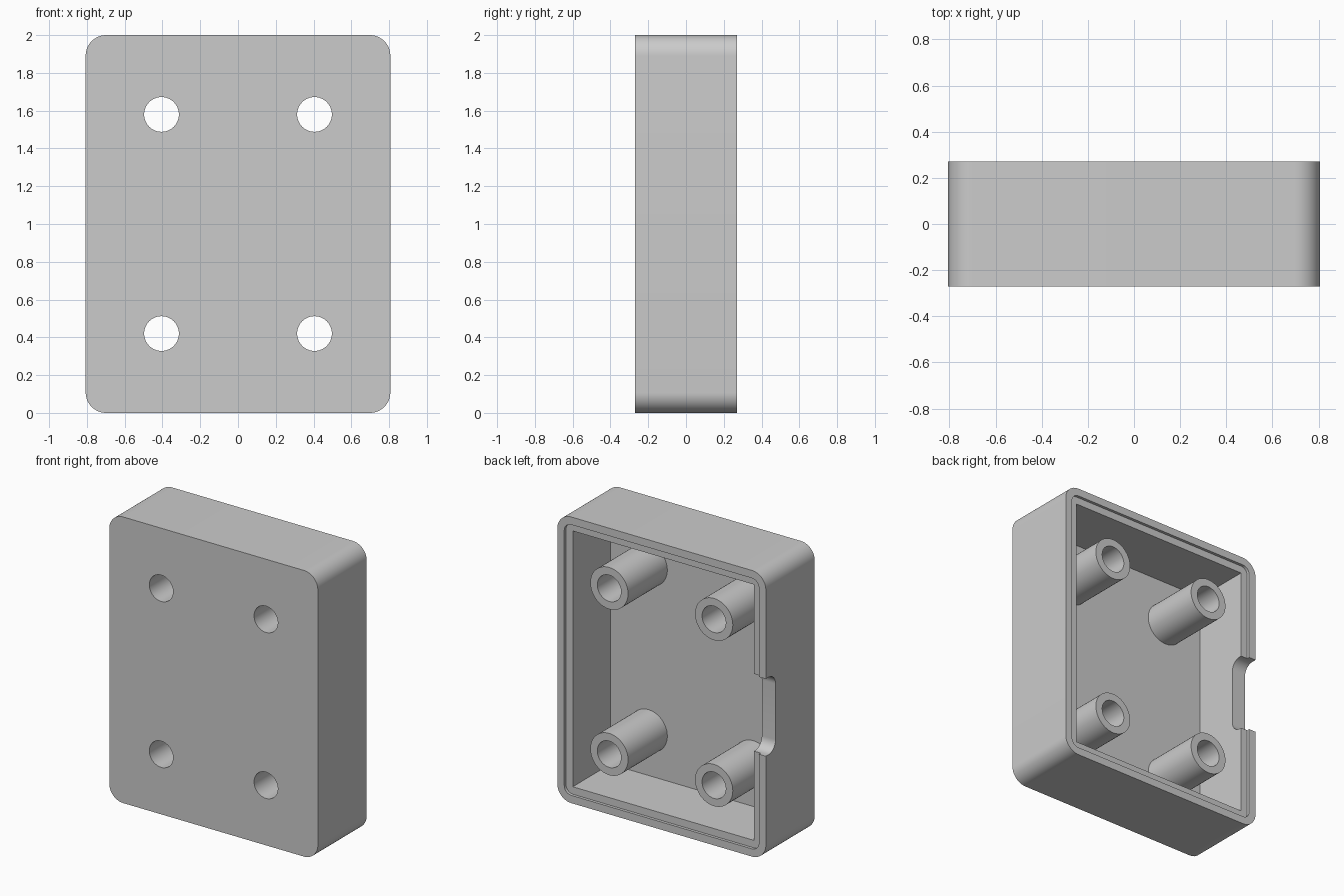
import bpy, bmesh, math
from mathutils import Vector

if "Cube" in bpy.data.objects:
    bpy.data.objects.remove(bpy.data.objects["Cube"], do_unlink=True)

W, H, D = 1.613, 2.0, 0.54        # outer size
WALL, LIP, STEP = 0.106, 0.054, 0.02
BACK = D / 2
FLOOR = -BACK + WALL
HOLE_R, BOSS_R = 0.092, 0.146
POSTS = [(x, z) for x in (-0.405, 0.405) for z in (0.42, 1.58)]

grey = bpy.data.materials.new("light_grey")
grey.use_nodes = True
COLOUR = (0.6, 0.6, 0.6, 1)
grey.diffuse_color = COLOUR
grey.node_tree.nodes["Principled BSDF"].inputs["Base Color"].default_value = COLOUR


def rounded_rect(cu, cv, w, h, r, steps=12):
    """Outline of a rectangle with round corners; r = 0 gives sharp corners."""
    if r == 0:
        steps = 0
    pts = []
    for i, (su, sv) in enumerate([(1, 1), (-1, 1), (-1, -1), (1, -1)]):
        for k in range(steps + 1):
            a = math.pi / 2 * (i + k / max(steps, 1))
            pts.append((cu + su * (w / 2 - r) + r * math.cos(a),
                        cv + sv * (h / 2 - r) + r * math.sin(a)))
    return pts


def circle(cu, cv, r, n=48):
    return [(cu + r * math.cos(2 * math.pi * k / n),
             cv + r * math.sin(2 * math.pi * k / n)) for k in range(n)]


def prism(name, outline, start, end, axis="y"):
    """Extrude an outline along y (outline in x, z) or along x (outline in y, z)."""
    bm = bmesh.new()
    verts = [bm.verts.new((u, start, v) if axis == "y" else (start, u, v))
             for u, v in outline]
    face = bm.faces.new(verts)
    ext = bmesh.ops.extrude_face_region(bm, geom=[face])
    shift = Vector((0, end - start, 0) if axis == "y" else (end - start, 0, 0))
    bmesh.ops.translate(bm, vec=shift,
                        verts=[g for g in ext["geom"] if isinstance(g, bmesh.types.BMVert)])
    bmesh.ops.recalc_face_normals(bm, faces=bm.faces)
    mesh = bpy.data.meshes.new(name)
    bm.to_mesh(mesh)
    bm.free()
    mesh.materials.append(grey)
    ob = bpy.data.objects.new(name, mesh)
    bpy.context.collection.objects.link(ob)
    return ob


def select(ob):
    bpy.ops.object.select_all(action="DESELECT")
    ob.select_set(True)
    bpy.context.view_layer.objects.active = ob


def cut(ob, cutter):
    """Subtract the cutter, then discard it."""
    cutter.hide_render = True
    mod = ob.modifiers.new("cut", "BOOLEAN")
    mod.operation, mod.solver, mod.object = "DIFFERENCE", "EXACT", cutter
    select(ob)
    bpy.ops.object.modifier_apply(modifier=mod.name)
    bpy.data.objects.remove(cutter, do_unlink=True)


def smooth(ob):
    select(ob)
    bpy.ops.object.shade_smooth_by_angle(angle=math.radians(30))


# Case shell, open at the back
case = prism("case_shell", rounded_rect(0, H / 2, W, H, 0.108), -BACK, BACK)
cut(case, prism("cavity", rounded_rect(0, H / 2, W - 2 * WALL, H - 2 * WALL, 0), FLOOR, 1))

# Shallow step around the rim for a lid
cut(case, prism("lid_step", rounded_rect(0, H / 2, W - 2 * LIP, H - 2 * LIP, 0.054),
                BACK - STEP, 1))

# Cable notch in the -x wall
cut(case, prism("notch", rounded_rect(BACK - 0.107 + 0.25, H / 2, 0.5, 0.54, 0.075),
                -1, -0.62, axis="x"))

# Screw holes through the front
for x, z in POSTS:
    cut(case, prism("hole", circle(x, z, HOLE_R), -1, 1))
smooth(case)

# Hollow screw posts rising from the floor to the rim
for i, (x, z) in enumerate(POSTS):
    post = prism(f"screw_post_{i + 1}", circle(x, z, BOSS_R), FLOOR, BACK)
    cut(post, prism("bore", circle(x, z, HOLE_R), -1, 1))
    smooth(post)
